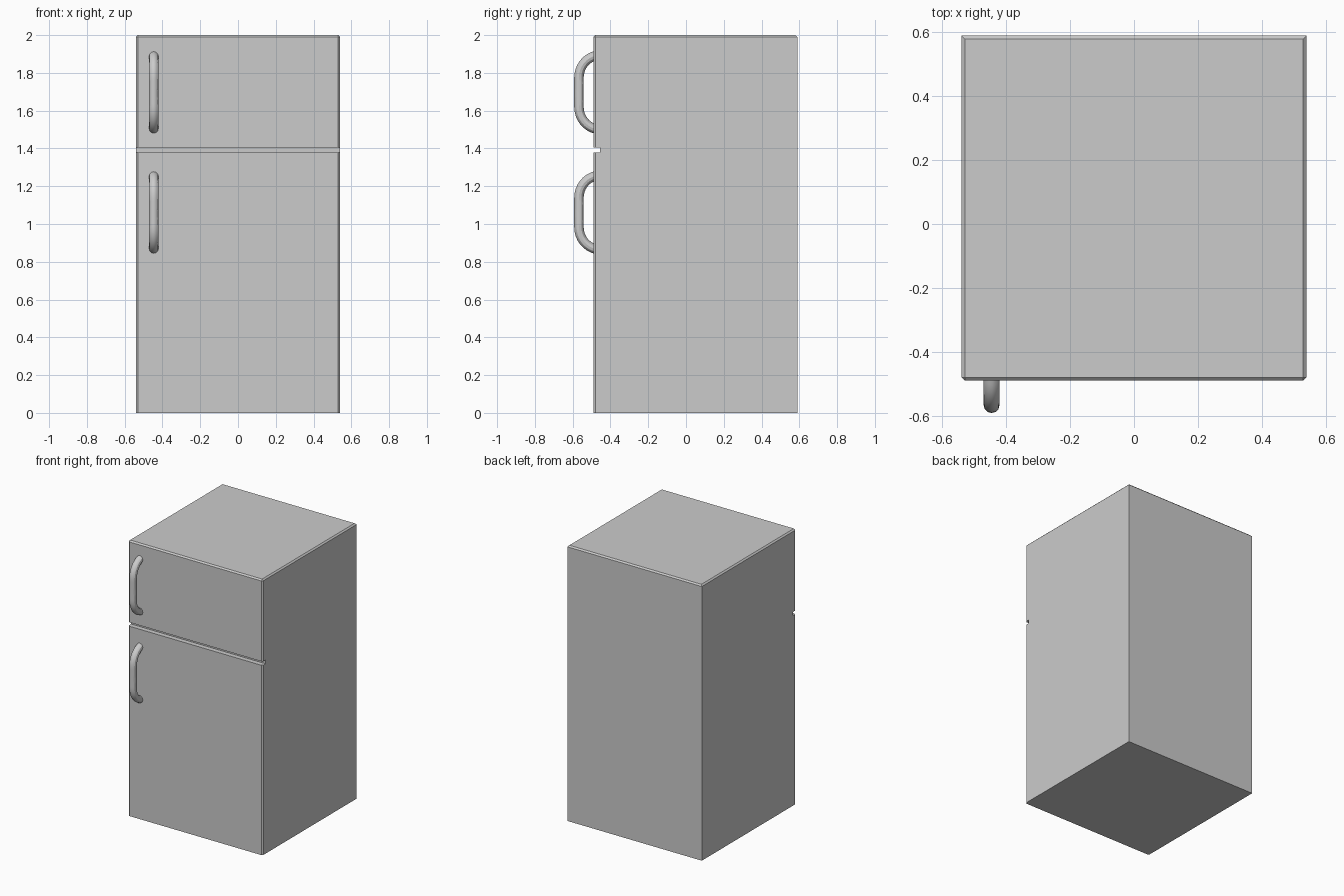
import bpy, bmesh

if "Cube" in bpy.data.objects:
    bpy.data.objects.remove(bpy.data.objects["Cube"])

HALF_W, FRONT, BACK, TOP = 0.54, -0.49, 0.59, 2.0
GROOVE_LOW, GROOVE_HIGH, GROOVE_Y = 1.378, 1.406, -0.455


# Cabinet: side profile with door groove, extruded across the width
def make_cabinet():
    profile = [(FRONT, 0), (BACK, 0), (BACK, TOP), (FRONT, TOP),
               (FRONT, GROOVE_HIGH), (GROOVE_Y, GROOVE_HIGH),
               (GROOVE_Y, GROOVE_LOW), (FRONT, GROOVE_LOW)]
    bm = bmesh.new()
    face = bm.faces.new([bm.verts.new((-HALF_W, y, z)) for y, z in profile])
    ext = bmesh.ops.extrude_face_region(bm, geom=[face])
    moved = [v for v in ext["geom"] if isinstance(v, bmesh.types.BMVert)]
    bmesh.ops.translate(bm, verts=moved, vec=(2 * HALF_W, 0, 0))
    bmesh.ops.recalc_face_normals(bm, faces=bm.faces)

    # Small chamfer on the top rim and the upright front edges
    def chamfered(e):
        a, b = (v.co for v in e.verts)
        on_top = min(a.z, b.z) > TOP - 0.001
        front_upright = max(a.y, b.y) < FRONT + 0.001 and abs(a.x - b.x) < 0.001
        return on_top or front_upright

    bmesh.ops.bevel(bm, geom=[e for e in bm.edges if chamfered(e)], offset=0.01,
                    segments=1, affect='EDGES', clamp_overlap=True)
    mesh = bpy.data.meshes.new("cabinet")
    bm.to_mesh(mesh)
    bm.free()
    bpy.context.collection.objects.link(bpy.data.objects.new("cabinet", mesh))


# Door handle: round tube along a bowed path
def make_handle(name, z):
    curve = bpy.data.curves.new(name, 'CURVE')
    curve.dimensions = '3D'
    curve.bevel_depth = 0.025
    curve.bevel_resolution = 4
    curve.resolution_u = 8
    curve.use_fill_caps = True
    spline = curve.splines.new('BEZIER')
    spline.bezier_points.add(3)
    # position, then handle on either side, as (y, z)
    points = [((-0.475, 0.195), (-0.45, 0.20), (-0.53, 0.182)),
              ((-0.567, 0.075), (-0.567, 0.135), (-0.567, 0.04)),
              ((-0.567, -0.075), (-0.567, -0.04), (-0.567, -0.135)),
              ((-0.475, -0.195), (-0.53, -0.182), (-0.45, -0.20))]
    for p, (co, left, right) in zip(spline.bezier_points, points):
        p.handle_left_type = p.handle_right_type = 'FREE'
        p.co = (0, *co)
        p.handle_left = (0, *left)
        p.handle_right = (0, *right)
    spline.use_smooth = True
    obj = bpy.data.objects.new(name, curve)
    obj.location = (-0.446, 0, z)
    bpy.context.collection.objects.link(obj)
    bpy.ops.object.select_all(action='DESELECT')
    obj.select_set(True)
    bpy.context.view_layer.objects.active = obj
    bpy.ops.object.convert(target='MESH')
    bpy.ops.object.shade_smooth_by_angle()


make_cabinet()
make_handle("freezer_handle", 1.697)
make_handle("fridge_handle", 1.061)
